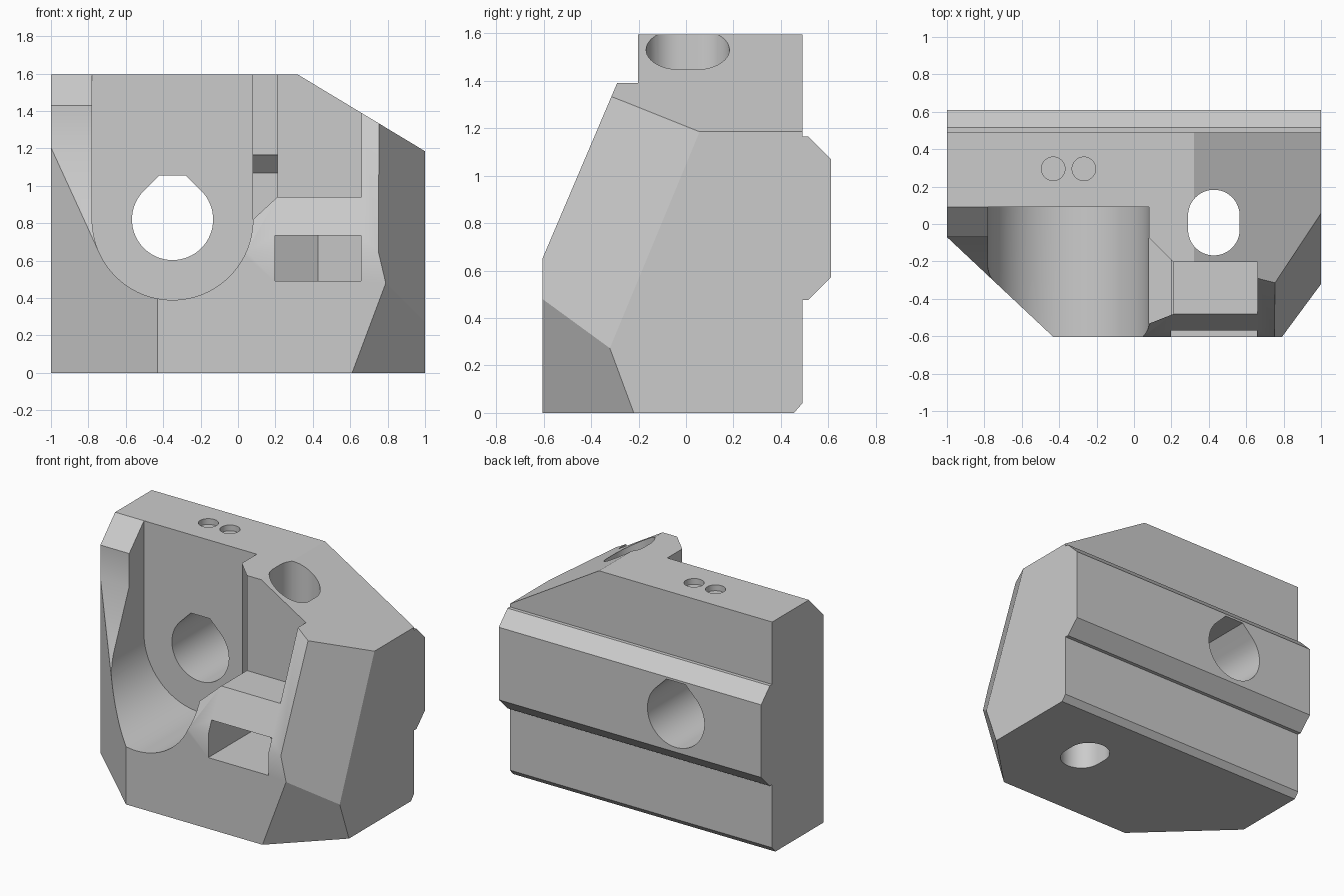
import bpy, bmesh
from math import sin, cos, pi, radians
from mathutils import Vector

if "Cube" in bpy.data.objects:
    bpy.data.objects.remove(bpy.data.objects["Cube"])

grey = bpy.data.materials.new("plain grey")
grey.use_nodes = True
grey.diffuse_color = (0.6, 0.6, 0.6, 1)
grey.node_tree.nodes["Principled BSDF"].inputs["Base Color"].default_value = (0.6, 0.6, 0.6, 1)


def finish(name, bm):
    bmesh.ops.recalc_face_normals(bm, faces=bm.faces)
    mesh = bpy.data.meshes.new(name)
    bm.to_mesh(mesh)
    bm.free()
    mesh.materials.append(grey)
    ob = bpy.data.objects.new(name, mesh)
    bpy.context.collection.objects.link(ob)
    return ob


def prism(points, axis, lo, hi):
    """Extrude a 2D outline along one axis."""
    place = {"x": lambda u, v: (lo, u, v),
             "y": lambda u, v: (u, lo, v),
             "z": lambda u, v: (u, v, lo)}[axis]
    bm = bmesh.new()
    face = bm.faces.new([bm.verts.new(place(u, v)) for u, v in points])
    new = bmesh.ops.extrude_face_region(bm, geom=[face])["geom"]
    move = Vector([hi - lo if a == axis else 0 for a in "xyz"])
    bmesh.ops.translate(bm, vec=move, verts=[g for g in new if isinstance(g, bmesh.types.BMVert)])
    return bm


def arc(cx, cy, r, start, end, n=24):
    steps = [radians(start + (end - start) * i / n) for i in range(n + 1)]
    return [(cx + r * cos(a), cy + r * sin(a)) for a in steps]


def slice_off(bm, a, b, c, outside):
    """Cut along the plane through three points, dropping the given side."""
    a, b, c = Vector(a), Vector(b), Vector(c)
    n = (b - a).cross(c - a).normalized()
    if n.dot(Vector(outside) - a) < 0:
        n.negate()
    bmesh.ops.bisect_plane(bm, geom=bm.verts[:] + bm.edges[:] + bm.faces[:],
                           plane_co=a, plane_no=n, clear_outer=True)
    bmesh.ops.holes_fill(bm, edges=[e for e in bm.edges if e.is_boundary])


# Body side profile with the back rail
side = [(-0.605, 0), (-0.605, 0.65), (-0.203, 1.595), (0.49, 1.595), (0.49, 1.165),
        (0.515, 1.165), (0.61, 1.07), (0.61, 0.57), (0.515, 0.475), (0.49, 0.475),
        (0.49, 0.04), (0.455, 0)]
bm = prism(side, "x", -1, 1)

# Sloped roof, two left corner facets, right corner facet
slice_off(bm, (0.32, 0, 1.595), (1, 0, 1.185), (1, 1, 1.185), (1, 0, 2))
slice_off(bm, (0.75, -0.605, 0.65), (0.79, -0.605, 0.48), (1, -0.32, 0.275), (2, -2, 1))
slice_off(bm, (0.79, -0.605, 0.48), (0.61, -0.605, 0), (1, -0.22, 0), (2, -2, 0))
slice_off(bm, (-0.43, -0.605, 0), (-1, -0.07, 0), (-1, -0.07, 1), (-2, -2, 0))
body = finish("mount_block", bm)

cx, cz = -0.35, 0.82
cutters = []

# Round-bottomed front pocket
cutters.append(prism([(cx + 0.43, 2)] + arc(cx, cz, 0.43, 0, -180, 48) + [(cx - 0.43, 2)],
                     "y", -1, 0.09))

# Relief beside the pocket
cutters.append(prism([(0.193, 1.7), (-0.07, 1.43), (-0.07, 1.205), (-0.371, 0.505),
                      (-1, 0.505), (-1, 1.7)], "x", -1.2, -0.751))

# Through bore with flattened teardrop top
cutters.append(prism(arc(cx, cz, 0.217, 135, 405, 48) + [(cx + 0.072, 1.055), (cx - 0.072, 1.055)],
                     "y", -1, 1))

# Upper notch and its angled left-hand ramp
cutters.append(prism([(0.21, 0.94), (0.66, 0.94), (0.66, 2), (0.21, 2)], "y", -1, -0.203))
ramp = bmesh.new()
for x, back, floor in ((0, 0.007, 0.746), (0.211, -0.204, 0.941)):
    for y in (-1, back):
        for z in (floor, 2):
            ramp.verts.new((x, y, z))
bmesh.ops.convex_hull(ramp, input=ramp.verts)
cutters.append(ramp)

# Vertical slotted hole
cutters.append(prism(arc(0.427, 0.045, 0.138, 0, 180) + arc(0.427, -0.03, 0.138, 180, 360),
                     "z", -1, 2))

# Nut slot with a pointed end
cutters.append(prism([(0.197, -1), (0.657, -1), (0.657, 0.178), (0.427, 0.31), (0.197, 0.178)],
                     "z", 0.49, 0.735))

# Two shallow round recesses on top
for x in (-0.432, -0.268):
    cutters.append(prism(arc(x, 0.295, 0.063, 0, 352.5, 47), "z", 1.555, 2))

bpy.context.view_layer.objects.active = body
for cut in cutters:
    tool = finish("cutter", cut)
    tool.hide_render = True
    mod = body.modifiers.new("cut", "BOOLEAN")
    mod.operation, mod.solver, mod.object = "DIFFERENCE", "EXACT", tool
    bpy.ops.object.modifier_apply(modifier=mod.name)
    bpy.data.objects.remove(tool)

bpy.ops.object.select_all(action="DESELECT")
body.select_set(True)
bpy.ops.object.shade_smooth_by_angle(angle=radians(30))
